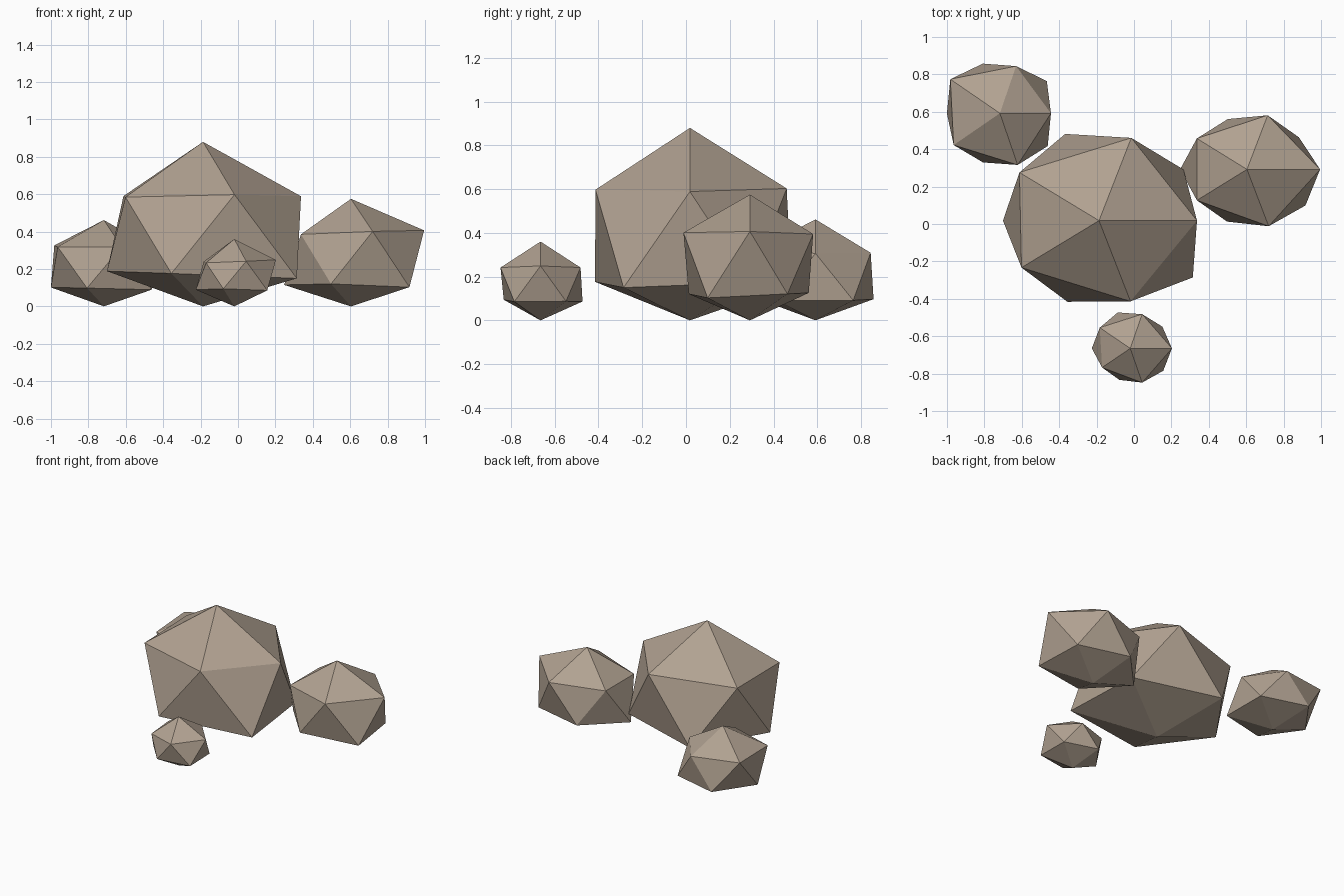
import bpy
import bmesh
from math import atan2, degrees
from mathutils import Vector

default_cube = bpy.data.objects.get("Cube")
if default_cube:
    bpy.data.objects.remove(default_cube, do_unlink=True)

# One warm stone colour shared by every rock
stone = bpy.data.materials.new("warm_stone")
stone.use_nodes = True
stone_colour = (0.44, 0.36, 0.285, 1.0)
stone.diffuse_color = stone_colour
stone.node_tree.nodes["Principled BSDF"].inputs["Base Color"].default_value = stone_colour


def make_rock(name, centre, radii, depth, top, bottom, around):
    """Faceted boulder: an icosahedron whose corners are pushed in or out.

    radii: x, y and upward radius; depth: downward radius;
    around: push factors of the side corners, counter-clockwise from +x.
    """
    mesh = bpy.data.meshes.new(name)
    bm = bmesh.new()
    bmesh.ops.create_icosphere(bm, subdivisions=1, radius=1.0)
    for vert in bm.verts:
        x, y, z = vert.co
        if abs(z) > 0.9:
            push = top if z > 0 else bottom
        else:
            push = around[round(degrees(atan2(y, x)) / 36) % 10]
        height = radii[2] if z > 0 else depth
        vert.co = Vector(centre) + push * Vector((x * radii[0], y * radii[1], z * height))
    bmesh.ops.recalc_face_normals(bm, faces=bm.faces)
    bm.to_mesh(mesh)
    bm.free()
    mesh.materials.append(stone)
    rock = bpy.data.objects.new(name, mesh)
    bpy.context.collection.objects.link(rock)
    return rock


# Main boulder
make_rock("large_boulder", (-0.187, 0.018, 0.375), (0.6, 0.5, 0.49), 0.436,
          top=1.03, bottom=0.86,
          around=(0.976, 1.04, 1.04, 1.09, 0.98, 0.957, 0.955, 1.02, 1.015, 1.155))

# Smaller rocks around it
make_rock("left_rock", (0.604, 0.292, 0.268), (0.4, 0.34, 0.283), 0.342,
          top=1.085, bottom=0.784,
          around=(1.093, 0.96, 1.0, 0.93, 0.925, 1.0, 0.925, 0.965, 1.05, 1.08))
make_rock("back_right_rock", (-0.717, 0.592, 0.207), (0.33, 0.312, 0.24), 0.246,
          top=1.06, bottom=0.84,
          around=(0.925, 1.05, 0.95, 1.0, 1.11, 0.96, 1.035, 0.99, 1.04, 1.07))
make_rock("front_pebble", (-0.02, -0.665, 0.152), (0.23, 0.215, 0.2), 0.14,
          top=1.04, bottom=1.086,
          around=(1.083, 1.03, 1.0, 1.05, 0.98, 1.0, 0.905, 0.92, 1.0, 1.06))
